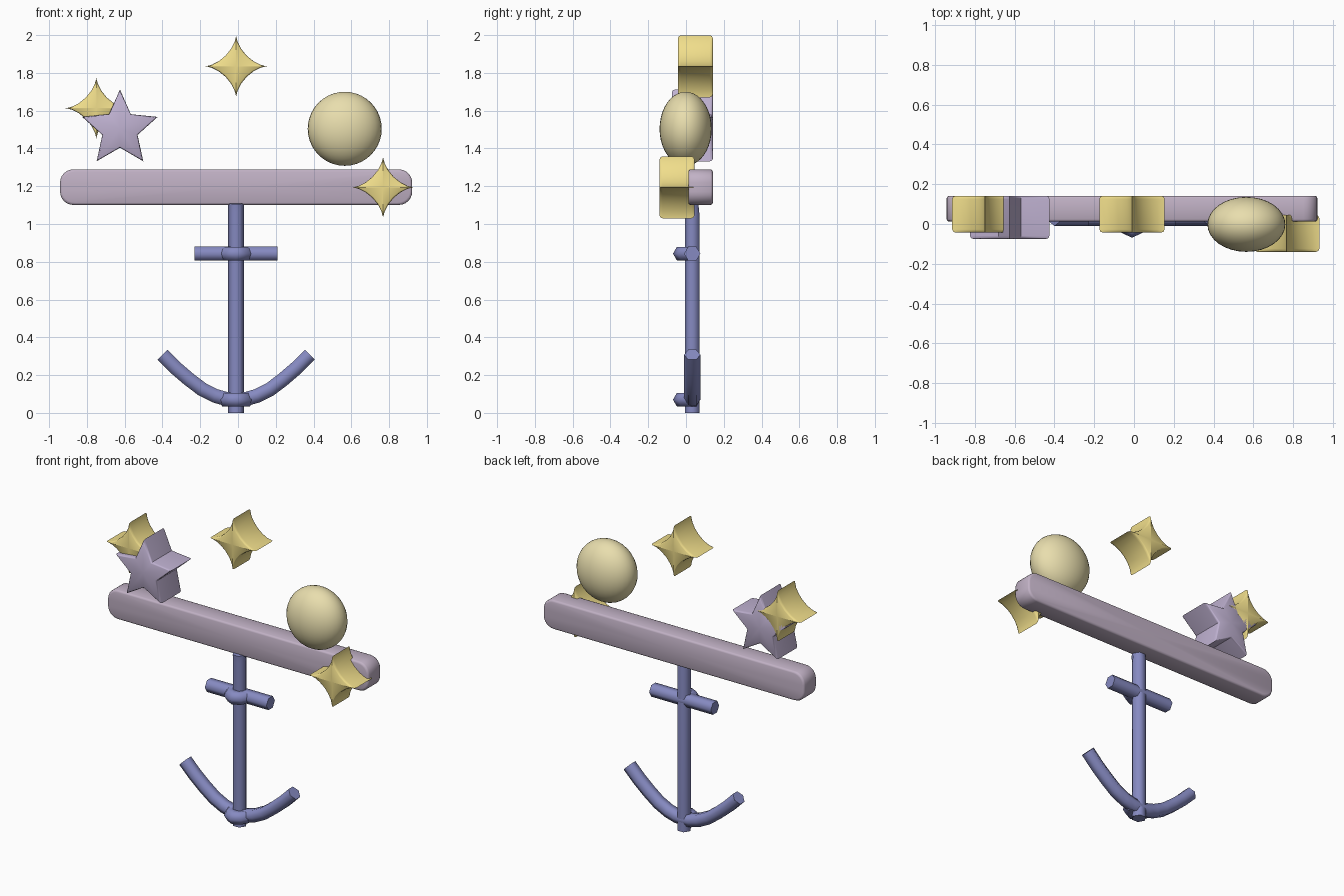
import bpy, bmesh, math
from mathutils import Vector

if "Cube" in bpy.data.objects:
    bpy.data.objects.remove(bpy.data.objects["Cube"])


def material(name, rgb):
    m = bpy.data.materials.new(name)
    m.diffuse_color = [(c / 255) ** 2.2 for c in rgb] + [1]
    m.use_nodes = True
    m.node_tree.nodes["Principled BSDF"].inputs["Base Color"].default_value = m.diffuse_color
    return m


BLUE = material("blue", (133, 137, 192))
MAUVE = material("mauve", (192, 176, 196))
LILAC = material("lilac", (190, 176, 208))
GOLD = material("gold", (240, 221, 138))
CREAM = material("cream", (232, 221, 172))


def finish(name, bm, mat, angle):
    bmesh.ops.recalc_face_normals(bm, faces=bm.faces)
    me = bpy.data.meshes.new(name)
    bm.to_mesh(me)
    bm.free()
    me.materials.append(mat)
    ob = bpy.data.objects.new(name, me)
    bpy.context.collection.objects.link(ob)
    bpy.ops.object.select_all(action='DESELECT')
    ob.select_set(True)
    bpy.context.view_layer.objects.active = ob
    bpy.ops.object.shade_smooth_by_angle(angle=math.radians(angle))
    return ob


def skin(bm, rings):
    """Join consecutive vertex rings with quads."""
    n = len(rings[0])
    for a, b in zip(rings, rings[1:]):
        for i in range(n):
            j = (i + 1) % n
            bm.faces.new((a[i], a[j], b[j], b[i]))


def slab(name, outline, cx, cz, y0, y1, edge, mat, angle=60):
    """Outline in x-z pushed through y, with softened rims."""
    bm = bmesh.new()
    hx = max(abs(p[0]) for p in outline)
    hz = max(abs(p[1]) for p in outline)
    rings = []
    for y, inset in ((y0, edge), (y0 + edge * .3, edge * .3), (y0 + edge, 0),
                     (y1 - edge, 0), (y1 - edge * .3, edge * .3), (y1, edge)):
        sx, sz = 1 - inset / hx, 1 - inset / hz
        rings.append([bm.verts.new((cx + x * sx, y, cz + z * sz)) for x, z in outline])
    skin(bm, rings)
    for ring, y in ((rings[0], y0), (rings[-1], y1)):
        c = bm.verts.new((cx, y, cz))
        for i in range(len(ring)):
            bm.faces.new((ring[i], ring[(i + 1) % len(ring)], c))
    return finish(name, bm, mat, angle)


def tube(name, path, side, r=.043):
    """Six-sided rod along a path; 'side' is the direction of one corner."""
    bm = bmesh.new()
    pts = [Vector(p) for p in path]
    side = Vector(side)
    rings = []
    for i, p in enumerate(pts):
        t = (pts[min(i + 1, len(pts) - 1)] - pts[max(i - 1, 0)]).normalized()
        u = (side - t * side.dot(t)).normalized()
        v = t.cross(u)
        rings.append([bm.verts.new(p + r * (u * math.cos(k * math.pi / 3) + v * math.sin(k * math.pi / 3)))
                      for k in range(6)])
    skin(bm, rings)
    bm.faces.new(rings[0])
    bm.faces.new(rings[-1])
    return finish(name, bm, BLUE, 65)


# anchor: shank, stock, curved arms and the lashings in front of the shank
X, Y = -.01, .033
tube("shank", [(X, Y, 0), (X, Y, 1.06), (X, Y - .005, 1.11)], (1, 0, 0))
tube("stock", [(-.23, Y, .843), (.21, Y, .843)], (0, 1, 0))
half = [(.39, .308), (.32, .238), (.25, .178), (.18, .125), (.11, .09), (.05, .073)]
arc = [(X - a, Y, z) for a, z in half] + [(X, Y, .07)] + [(X + a, Y, z) for a, z in reversed(half)]
tube("arms", arc, (0, 1, 0))
for name, z in (("stock_lashing", .843), ("arms_lashing", .07)):
    tube(name, [(X - .055, Y, z), (X - .03, -.012, z), (X, -.027, z),
                (X + .03, -.012, z), (X + .055, Y, z)], (0, 1, 0), .042)

# horizontal beam with rounded ends
W, H, R = .932, .094, .07
beam = []
for q, (sx, sz) in enumerate(((1, 1), (-1, 1), (-1, -1), (1, -1))):
    for k in range(7):
        a = math.pi / 2 * (q + k / 6)
        beam.append((sx * (W - R) + R * math.cos(a), sz * (H - R) + R * math.sin(a)))
slab("beam", beam, -.01, 1.195, .012, .142, .012, MAUVE)

# four-pointed sparkles
sparkle = []
for k in range(32):
    c, s = math.cos(k * math.pi / 16), math.sin(k * math.pi / 16)
    sparkle.append((math.copysign(.164 * abs(c) ** 3.1, c), math.copysign(.164 * abs(s) ** 3.1, s)))
for name, x, z, y0 in (("sparkle_top", -.01, 1.835, -.043), ("sparkle_left", -.75, 1.613, -.043),
                       ("sparkle_right", .768, 1.194, -.14)):
    slab(name, sparkle, x, z, y0, y0 + .185, .016, GOLD)

# five-pointed star
star = []
for k in range(10):
    r = .098 if k % 2 else .21
    a = math.pi / 2 + k * math.pi / 5
    star.append((r * math.cos(a), r * math.sin(a)))
slab("star", star, -.625, 1.502, -.075, .142, .016, LILAC, 50)

# flattened ball
bm = bmesh.new()
bmesh.ops.create_uvsphere(bm, u_segments=32, v_segments=20, radius=1)
for v in bm.verts:
    v.co = (.565 + v.co.x * .196, -.002 + v.co.y * .138, 1.504 + v.co.z * .196)
finish("ball", bm, CREAM, 60)
